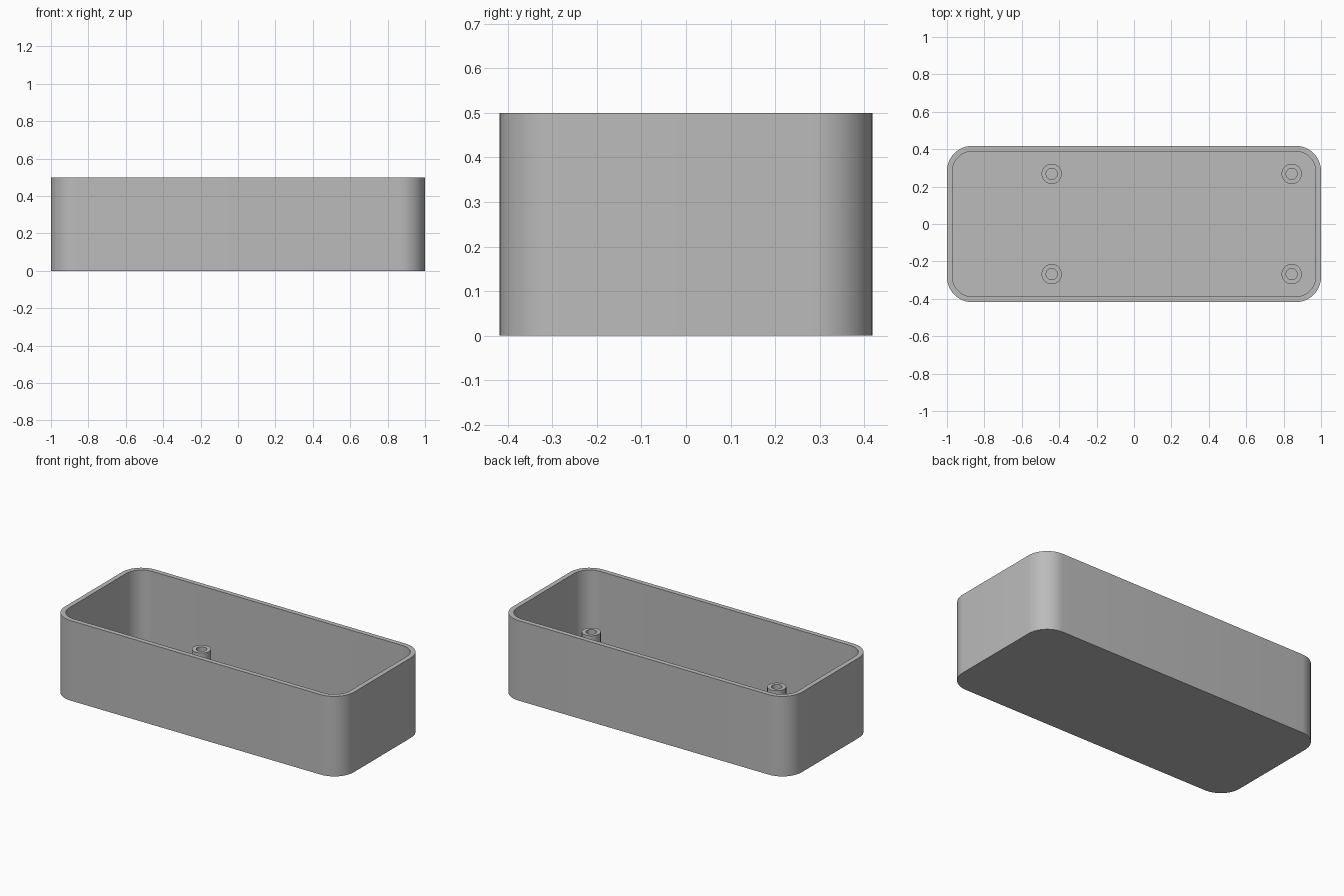
import bpy, bmesh
from math import cos, sin, pi, radians

cube = bpy.data.objects.get("Cube")
if cube:
    bpy.data.objects.remove(cube, do_unlink=True)

HALF_X, HALF_Y, HEIGHT = 1.0, 0.418, 0.5
RADIUS, WALL, FLOOR = 0.135, 0.03, 0.03

grey = bpy.data.materials.new("plain grey")
grey.use_nodes = True
colour = (0.5, 0.5, 0.5, 1)
grey.diffuse_color = colour
grey.node_tree.nodes["Principled BSDF"].inputs["Base Color"].default_value = colour


def rounded_outline(inset, z, steps=12):
    """Rounded rectangle, counter-clockwise from the +x side."""
    r = RADIUS - inset
    points = []
    for quarter, (sx, sy) in enumerate([(1, 1), (-1, 1), (-1, -1), (1, -1)]):
        for i in range(steps + 1):
            a = (quarter + i / steps) * pi / 2
            points.append((sx * (HALF_X - RADIUS) + r * cos(a),
                           sy * (HALF_Y - RADIUS) + r * sin(a), z))
    return points


def circle(r, z, sides=40):
    return [(r * cos(2 * pi * i / sides), r * sin(2 * pi * i / sides), z)
            for i in range(sides)]


def skin(name, outlines, location=(0, 0, 0)):
    """Joins successive outlines with walls and caps both ends."""
    bm = bmesh.new()
    rings = [[bm.verts.new(p) for p in outline] for outline in outlines]
    for low, high in zip(rings, rings[1:]):
        n = len(low)
        for i in range(n):
            j = (i + 1) % n
            bm.faces.new((low[i], low[j], high[j], high[i]))
    bm.faces.new(rings[0][::-1])
    bm.faces.new(rings[-1])
    mesh = bpy.data.meshes.new(name)
    bm.to_mesh(mesh)
    bm.free()
    mesh.materials.append(grey)
    obj = bpy.data.objects.new(name, mesh)
    obj.location = location
    bpy.context.collection.objects.link(obj)
    bpy.ops.object.select_all(action='DESELECT')
    obj.select_set(True)
    bpy.context.view_layer.objects.active = obj
    bpy.ops.object.shade_smooth_by_angle(angle=radians(30))
    return obj


# Open box: outside wall, rim, inside wall and floor
skin("open_box", [rounded_outline(0, 0), rounded_outline(0, HEIGHT),
                  rounded_outline(WALL, HEIGHT), rounded_outline(WALL, FLOOR)])

# Four hollow screw posts, offset towards the left end
POST_TOP, POST_R, HOLE_R = 0.174, 0.054, 0.03
for end, x in (("right", -0.44), ("left", 0.843)):
    for side, y in (("front", -0.268), ("back", 0.268)):
        skin(f"screw_post_{side}_{end}",
             [circle(POST_R, FLOOR - 0.005), circle(POST_R, POST_TOP),
              circle(HOLE_R, POST_TOP), circle(HOLE_R, FLOOR + 0.001)], (x, y, 0))
